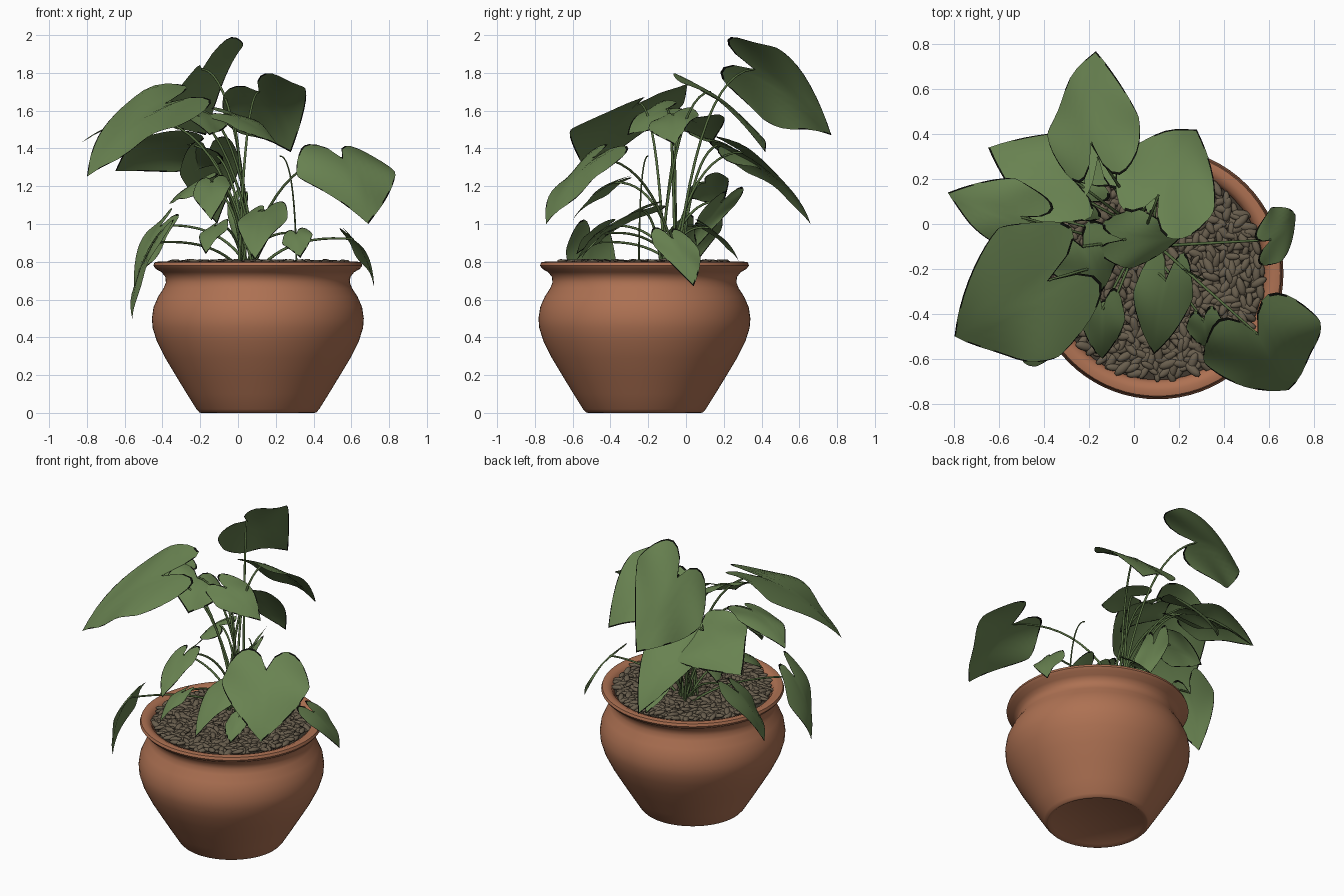
import bpy, bmesh, math, random
from mathutils import Vector, Matrix

random.seed(4)
if "Cube" in bpy.data.objects:
    bpy.data.objects.remove(bpy.data.objects["Cube"])


def material(name, color):
    mat = bpy.data.materials.new(name)
    mat.use_nodes = True
    mat.diffuse_color = (*color, 1)
    mat.node_tree.nodes["Principled BSDF"].inputs["Base Color"].default_value = (*color, 1)
    return mat


terracotta = material("terracotta", (.42, .165, .085))
leaf_green = material("leaf green", (.14, .225, .082))
leaf_edge = material("leaf edge black", (.004, .005, .003))
stem_green = material("stem green", (.09, .15, .05))
bark_brown = material("bark brown", (.14, .112, .075))
soil_dark = material("soil dark brown", (.05, .04, .028))

POT = Vector((.105, -.22, 0))
CROWN = Vector((.03, -.08, .75))


def finish(name, bm, *mats):
    mesh = bpy.data.meshes.new(name)
    bm.to_mesh(mesh)
    bm.free()
    for mat in mats:
        mesh.materials.append(mat)
    for poly in mesh.polygons:
        poly.use_smooth = True
    obj = bpy.data.objects.new(name, mesh)
    bpy.context.collection.objects.link(obj)
    return obj


def lathe(name, profile, mat, steps=72):
    bm = bmesh.new()
    verts = [bm.verts.new((r, 0, z)) for r, z in profile]
    edges = [bm.edges.new(pair) for pair in zip(verts, verts[1:])]
    bmesh.ops.spin(bm, geom=verts + edges, axis=(0, 0, 1), cent=(0, 0, 0),
                   angle=math.tau, steps=steps)
    bmesh.ops.remove_doubles(bm, verts=bm.verts, dist=.0005)
    bmesh.ops.recalc_face_normals(bm, faces=bm.faces)
    obj = finish(name, bm, mat)
    obj.location = POT
    bpy.ops.object.select_all(action='DESELECT')
    obj.select_set(True)
    bpy.context.view_layer.objects.active = obj
    bpy.ops.object.shade_smooth_by_angle(angle=math.radians(50))


# Pot: shallow foot, round belly, pinched neck, flared lip, inner wall
lathe("pot", [(0, .015), (.28, .012), (.3, 0), (.31, .003), (.325, .02), (.375, .1),
              (.436, .2), (.49, .29), (.535, .38), (.557, .45), (.561, .5), (.552, .56),
              (.528, .615), (.499, .66), (.487, .69), (.49, .72), (.51, .745),
              (.54, .762), (.553, .78), (.547, .797), (.52, .802), (.49, .79),
              (.475, .76), (.47, .7)], terracotta)
lathe("soil", [(0, .775), (.475, .775)], soil_dark, 48)

# Bark chips: stretched pebbles scattered evenly on the soil
bm = bmesh.new()
CHIPS = 680
for i in range(CHIPS):
    r = .465 * math.sqrt((i + .5) / CHIPS)
    a = i * 2.39996
    size = random.uniform(.85, 1.3)
    place = (Matrix.Translation(POT + Vector((r * math.cos(a), r * math.sin(a),
                                              .78 + random.uniform(0, .018))))
             @ Matrix.Rotation(random.uniform(0, math.tau), 4, 'Z')
             @ Matrix.Rotation(random.uniform(-.35, .35), 4, 'Y')
             @ Matrix.Diagonal((.036 * size, .016 * size, .012 * size, 1)))
    bmesh.ops.create_icosphere(bm, subdivisions=2, radius=1, matrix=place)
finish("bark_chips", bm, bark_brown)


def stem(name, end, start, radius=.008, lean=.3):
    control = start.lerp(end, lean)
    control.z = start.z + (end.z - start.z) * .95 + .04
    curve = bpy.data.curves.new(name, 'CURVE')
    curve.dimensions = '3D'
    curve.bevel_depth = radius
    curve.bevel_resolution = 2
    spline = curve.splines.new('BEZIER')
    spline.bezier_points.add(1)
    for point, co in zip(spline.bezier_points, (start, end)):
        point.handle_left_type = point.handle_right_type = 'FREE'
        point.co = co
        point.handle_left = point.handle_right = co.lerp(control, 2 / 3)
    spline.bezier_points[1].radius = .7
    curve.materials.append(stem_green)
    bpy.context.collection.objects.link(bpy.data.objects.new(name, curve))


def leaf(name, notch, tip, side, droop=.15):
    """Heart blade from its notch to its tip; side is the half-width vector."""
    notch, tip, side = Vector(notch), Vector(tip), Vector(side)
    along = tip - notch
    if side.cross(along).z < 0:
        side = -side
    normal = side.cross(along).normalized()
    half, rows = 10, 11
    rim = .012 / along.length
    phase = random.uniform(0, 6)
    bm = bmesh.new()
    grid = []
    for i in range(-half, half + 1):
        u = math.sin(i / half * math.pi / 2)
        w = abs(u)
        top = -.35 * math.sin(math.pi * w) ** .65 + .2 * w * w if w < 1 else .2
        bottom = .2 + .8 * (1 - w) ** .72
        line = []
        for j in range(rows + 1):
            # The first and last rows are narrow rims
            inner = min(max((j - 1) / (rows - 2), 0), 1)
            edge = min(rim, (bottom - top) / 4)
            v = top + edge + (bottom - top - 2 * edge) * inner
            v += edge * ((j == rows) - (j == 0))
            lift = (.3 * (v - v * v) * along.length - droop * u * u * side.length
                    + .09 * side.length * w * math.sin(6 * v + 2 * u + phase))
            line.append(bm.verts.new(notch + along * v + side * u + normal * lift))
        grid.append(line)
    for a, b in zip(grid, grid[1:]):
        for j in range(rows):
            face = bm.faces.new((a[j], b[j], b[j + 1], a[j + 1]))
            # Withered patches along the rim
            if j in (0, rows - 1) and random.random() < .65:
                face.material_index = 1
    bmesh.ops.remove_doubles(bm, verts=bm.verts, dist=.0005)
    finish(name, bm, leaf_green, leaf_edge)
    root = CROWN + Vector((random.uniform(-.05, .08), random.uniform(-.06, .06), 0))
    stem(name + "_stem", notch, root)


# Large upper leaves
leaf("back_top_leaf", (-.19, .36, 1.82), (-.17, .77, 1.47), (.2, .04, .19))
leaf("back_left_leaf", (.11, .13, 1.7), (.28, .42, 1.38), (.21, -.13, .09))
leaf("front_right_big_leaf", (-.38, -.25, 1.64), (-.8, -.5, 1.25), (-.14, .28, .07), .03)
leaf("front_left_big_leaf", (.55, -.49, 1.35), (.69, -.74, 1.0), (.25, .11, 0))
leaf("back_right_leaf", (-.26, .19, 1.42), (-.65, .34, 1.28), (.12, .18, -.11))
leaf("back_lower_leaf", (-.16, .3, 1.38), (-.11, .66, 1.0), (.16, .04, .03))
leaf("right_leaf", (-.5, .03, 1.56), (-.83, .14, 1.43), (.04, .15, .03))

# Middle leaves
leaf("centre_left_leaf", (-.05, -.07, 1.58), (.21, -.06, 1.42), (.02, .13, .04))
leaf("centre_right_leaf", (-.23, -.1, 1.61), (-.15, -.31, 1.47), (.16, .07, -.05))
leaf("front_heart_leaf", (-.14, -.38, 1.22), (-.14, -.6, 1.02), (.1, 0, .02))
leaf("inner_right_leaf", (-.2, .1, 1.22), (-.37, .2, 1.1), (.05, .1, .06))

# Low leaves around the pot rim
leaf("front_low_leaf", (.14, -.25, 1.07), (.09, -.58, .81), (.13, -.02, .02))
leaf("front_small_leaf", (-.12, -.42, .99), (-.17, -.58, .84), (.07, -.04, .02))
leaf("front_left_small_leaf", (.31, -.43, .95), (.33, -.55, .82), (.08, .02, .02))
leaf("left_rim_leaf", (.61, -.07, .92), (.72, .04, .67), (-.02, .12, -.01))
leaf("right_drooping_leaf", (-.45, -.5, .9), (-.56, -.52, .5), (.04, -.13, .04))
leaf("right_rim_leaf", (-.41, .04, .99), (-.55, -.04, .67), (-.04, .16, .04))
leaf("inner_back_leaf", (0, .19, 1.12), (0, .06, .88), (-.05, .1, .03))
leaf("back_small_leaf", (.1, .12, .98), (.1, .28, .8), (.08, 0, .02))

# Bare young shoot
stem("young_shoot", Vector((.22, -.2, 1.36)), Vector((.31, -.25, .77)), .005, .1)
